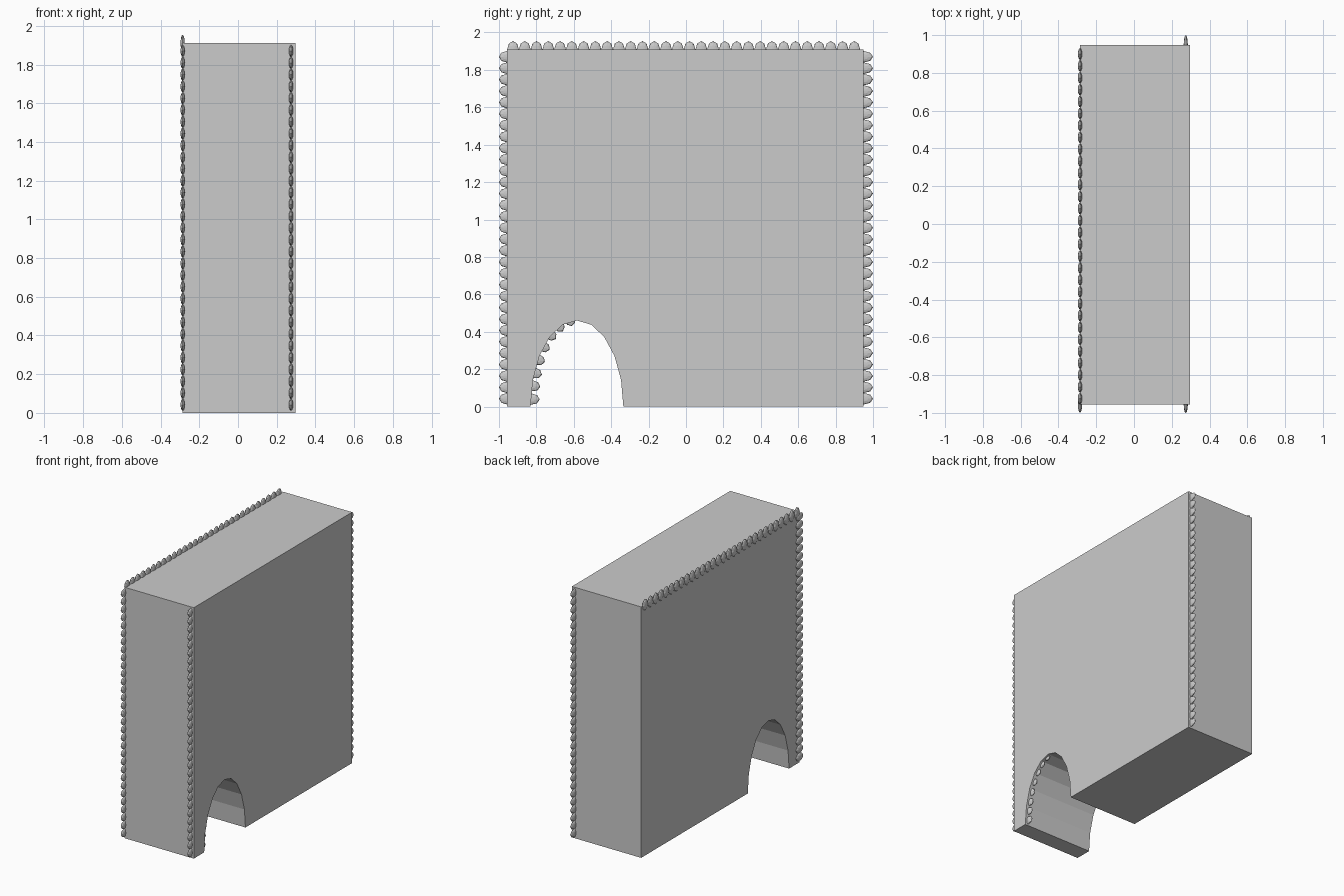
import bpy, bmesh
from math import sin, cos, pi, radians, atan2
from mathutils import Matrix

if "Cube" in bpy.data.objects:
    bpy.data.objects.remove(bpy.data.objects["Cube"])

X0, X1 = -0.286, 0.297
Y0, Y1, TOP = -0.956, 0.948, 1.91
BACK_X, FRONT_X = -0.286, 0.274
AY, AW, AH = -0.583, 0.248, 0.46   # arch centre, half width, height


def finish(bm, name):
    bmesh.ops.recalc_face_normals(bm, faces=bm.faces)
    mesh = bpy.data.meshes.new(name)
    bm.to_mesh(mesh)
    bm.free()
    obj = bpy.data.objects.new(name, mesh)
    bpy.context.collection.objects.link(obj)


def bead_row(name, x, beads, depth=0.044, half=0.031):
    """Flat low-poly beads; each is (y, z, angle of outward direction)."""
    bm = bmesh.new()
    for y, z, a in beads:
        m = (Matrix.Translation((x, y, z)) @ Matrix.Rotation(a, 4, 'X')
             @ Matrix.Diagonal((0.011, depth, half, 1))
             @ Matrix.Rotation(pi / 2, 4, 'Y'))
        bmesh.ops.create_uvsphere(bm, u_segments=8, v_segments=6, radius=1, matrix=m)
    finish(bm, name)


# Wall block with an arched opening: side profile extruded along x
profile = [(Y0, 0), (Y0, TOP), (Y1, TOP), (Y1, 0)]
profile += [(AY + AW * cos(i * pi / 10), AH * sin(i * pi / 10)) for i in range(11)]
bm = bmesh.new()
face = bm.faces.new([bm.verts.new((X0, y, z)) for y, z in profile])
ext = bmesh.ops.extrude_face_region(bm, geom=[face], use_keep_orig=True)
verts = [g for g in ext['geom'] if isinstance(g, bmesh.types.BMVert)]
bmesh.ops.translate(bm, verts=verts, vec=(X1 - X0, 0, 0))
finish(bm, "wall_block")

# Bead trims up the vertical edges
heights = [0.042 + i * (1.87 - 0.042) / 30 for i in range(31)]
bead_row("trim_left_outer", FRONT_X, [(Y0, z, pi) for z in heights])
bead_row("trim_left_inner", BACK_X, [(Y0, z, pi) for z in heights])
bead_row("trim_right", FRONT_X, [(Y1, z, 0) for z in heights], depth=0.052)

# Bead trim along the top edge
bead_row("trim_top", BACK_X,
         [(-0.925 + i * 1.825 / 29, TOP, pi / 2) for i in range(30)])

# Bead trim around the left half of the arch
arch = []
for i, deg in enumerate((5, 14, 23, 33, 44, 56, 68, 82)):
    t = radians(deg)
    ny, nz = cos(t) / AW, -sin(t) / AH
    a = atan2(nz, ny)
    sink = 0.003 * i
    arch.append((AY - AW * cos(t) - sink * cos(a), AH * sin(t) - sink * sin(a), a))
bead_row("trim_arch", FRONT_X, arch, depth=0.048)
